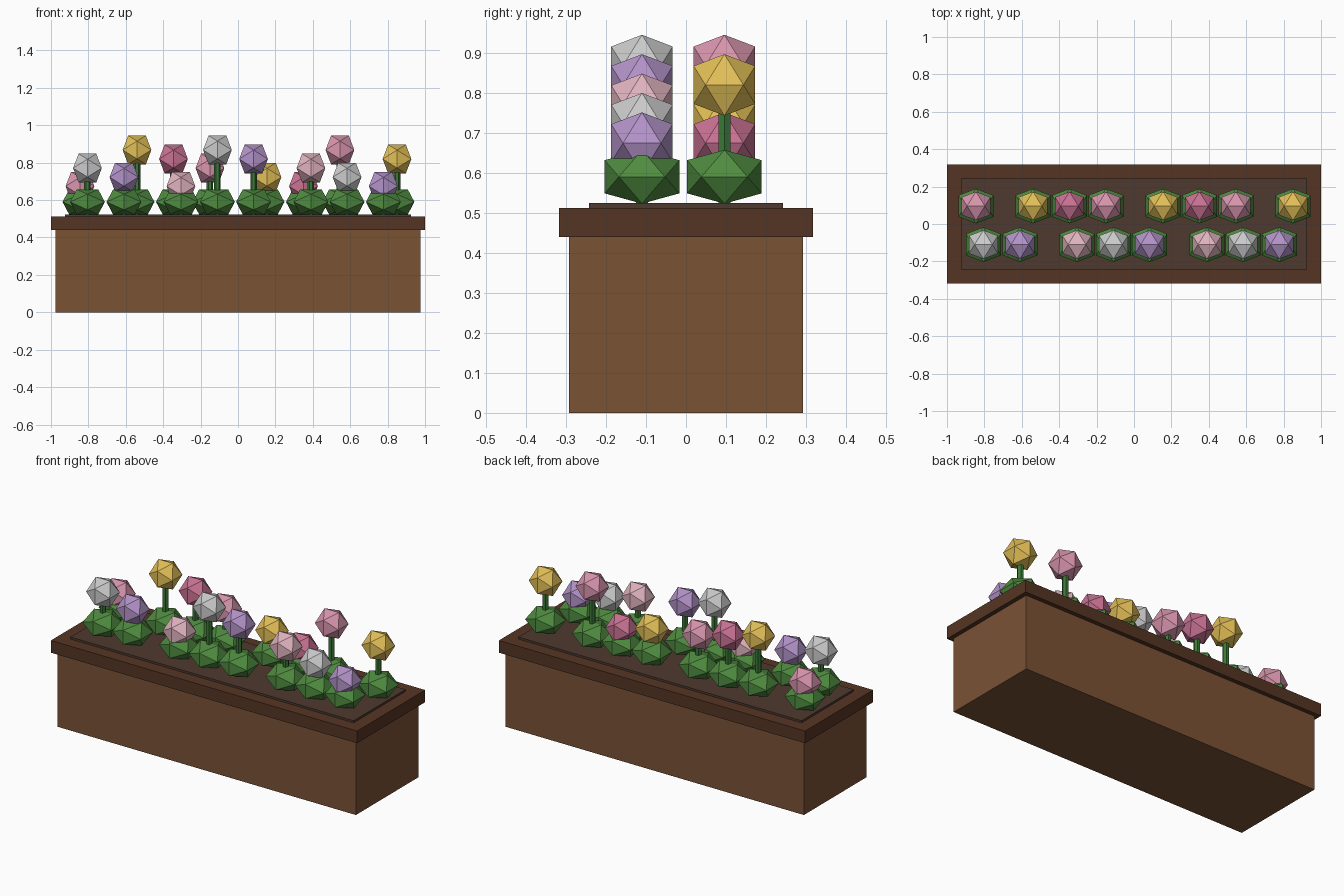
import bpy, bmesh
from math import pi, sqrt

if "Cube" in bpy.data.objects:
    bpy.data.objects.remove(bpy.data.objects["Cube"])


def material(name, rgb):
    # sRGB 0-255 to linear diffuse colour
    m = bpy.data.materials.new(name)
    m.diffuse_color = (*[(c / 255) ** 2.2 for c in rgb], 1)
    m.use_nodes = True
    m.node_tree.nodes["Principled BSDF"].inputs["Base Color"].default_value = m.diffuse_color
    return m


def box(name, sx, sy, z0, z1, mat):
    bpy.ops.mesh.primitive_cube_add(size=1, location=(0, 0, (z0 + z1) / 2))
    ob = bpy.context.object
    ob.name = name
    ob.scale = (sx, sy, z1 - z0)
    ob.data.materials.append(mat)


def icosahedron(name, half, mat, squash=1):
    # axis-aligned 20-sided ball from three golden rectangles
    s = half * (sqrt(5) - 1) / 2
    bm = bmesh.new()
    for a in (-s, s):
        for b in (-half, half):
            for co in ((a, 0, b), (0, b, a), (b, a, 0)):
                bm.verts.new((co[0], co[1], co[2] * squash))
    bmesh.ops.convex_hull(bm, input=bm.verts)
    bmesh.ops.recalc_face_normals(bm, faces=bm.faces)
    me = bpy.data.meshes.new(name)
    bm.to_mesh(me)
    bm.free()
    me.materials.append(mat)
    return me


def place(name, mesh, loc):
    ob = bpy.data.objects.new(name, mesh)
    ob.location = loc
    bpy.context.collection.objects.link(ob)


# planter box, rim and soil
box("planter_box", 1.95, 0.585, 0, 0.445, material("wood", (122, 83, 56)))
box("planter_rim", 2.0, 0.635, 0.44, 0.512, material("dark_wood", (86, 56, 40)))
box("soil", 1.85, 0.485, 0.49, 0.524, material("earth", (80, 60, 50)))

# shared foliage and blossom meshes
green = material("leaf_green", (80, 138, 66))
stem_green = material("stem_green", (62, 122, 58))
leaf = icosahedron("foliage", 0.0932, green, 0.72)
colours = {
    "white": (228, 228, 228), "purple": (178, 146, 200), "pale_pink": (224, 178, 190),
    "pink": (216, 148, 172), "yellow": (226, 190, 88), "rose": (200, 114, 146),
}
blossom = {k: icosahedron(k + "_blossom", 0.0768, material(k, c)) for k, c in colours.items()}

# rows: y, first height step, colour cycle, x positions
rows = [
    ("front", -0.11, 2, ("white", "purple", "pale_pink"),
     (-0.805, -0.61, -0.305, -0.11, 0.083, 0.39, 0.583, 0.777)),
    ("back", 0.096, 4, ("pink", "yellow", "rose"),
     (-0.845, -0.54, -0.345, -0.15, 0.155, 0.35, 0.545, 0.85)),
]
for row, y, start, cycle, xs in rows:
    for i, x in enumerate(xs):
        top = 0.868 - 0.0485 * ((i + start) % 5)
        tag = f"{row}_{i + 1}"
        place("foliage_" + tag, leaf, (x, y, 0.59))
        place("blossom_" + tag, blossom[cycle[i % 3]], (x, y, top))
        # six-sided stem
        bpy.ops.mesh.primitive_cylinder_add(
            vertices=6, radius=0.0175, depth=top - 0.52,
            location=(x, y, (top + 0.52) / 2), rotation=(0, 0, pi / 2))
        stem = bpy.context.object
        stem.name = "stem_" + tag
        stem.data.materials.append(stem_green)
